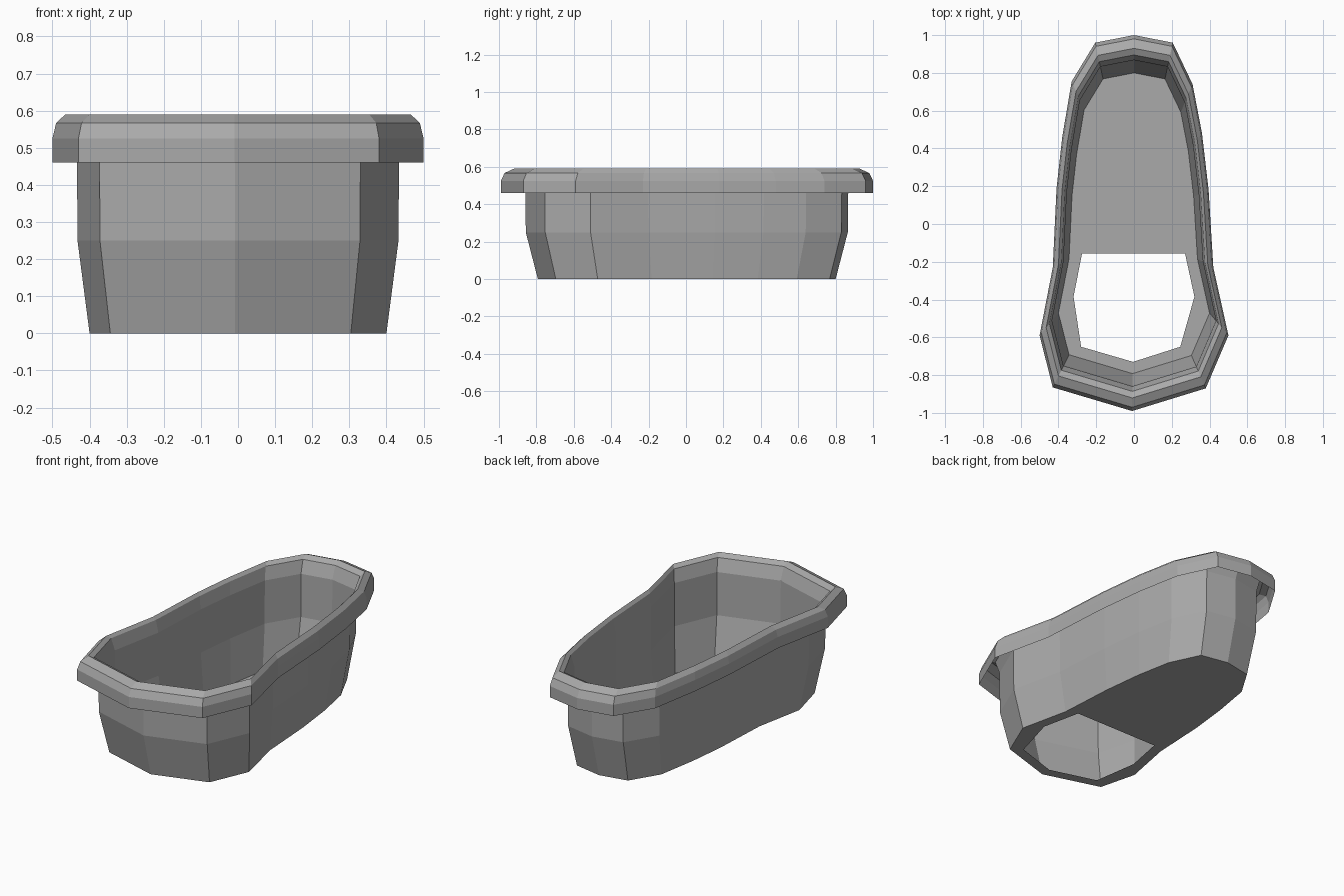
import bpy
import bmesh

cube = bpy.data.objects.get("Cube")
if cube:
    bpy.data.objects.remove(cube)

# Single grey material
grey = bpy.data.materials.new("stone_grey")
grey.use_nodes = True
colour = (0.40, 0.40, 0.40, 1)
grey.diffuse_color = colour
grey.node_tree.nodes["Principled BSDF"].inputs["Base Color"].default_value = colour

# Plan outline of the rim, counter-clockwise from the front point
OUTLINE = [(-0.01, -0.99), (0.38, -0.87), (0.50, -0.59), (0.42, -0.23),
           (0.395, 0.18), (0.36, 0.48), (0.31, 0.74), (0.205, 0.96),
           (0, 1), (-0.205, 0.96), (-0.33, 0.755), (-0.38, 0.46),
           (-0.41, 0.19), (-0.43, -0.23), (-0.50, -0.59), (-0.43, -0.865)]

# Wall section as (outline scale, height)
RIM = [(1, 0.46), (1, 0.525), (0.98, 0.567), (0.93, 0.59),
       (0.895, 0.573), (0.868, 0.50)]
BODY = [(0.868, 0.50), (0.865, 0.25), (0.80, 0)]

# Opening in the floor
HOLE = [(-0.275, -0.155), (-0.32, -0.385), (-0.28, -0.65), (-0.005, -0.73),
        (0.245, -0.65), (0.32, -0.385), (0.27, -0.155)]


def ring(bm, points, scale, z):
    return [bm.verts.new((x * scale, y * scale, z)) for x, y in points]


def loft(bm, section):
    rings = [ring(bm, OUTLINE, s, z) for s, z in section]
    n = len(OUTLINE)
    for a, b in zip(rings, rings[1:]):
        for i in range(n):
            j = (i + 1) % n
            bm.faces.new((a[i], a[j], b[j], b[i]))
    return rings


def finish(bm, name):
    mesh = bpy.data.meshes.new(name)
    bm.to_mesh(mesh)
    bm.free()
    mesh.materials.append(grey)
    obj = bpy.data.objects.new(name, mesh)
    bpy.context.collection.objects.link(obj)
    return obj


def loop_edges(bm, verts):
    return [bm.edges.new((v, verts[(i + 1) % len(verts)]))
            for i, v in enumerate(verts)]


# Overhanging rim, open underneath
bm = bmesh.new()
loft(bm, RIM)
finish(bm, "rim")

# Thin tapered wall
bm = bmesh.new()
loft(bm, BODY)
bmesh.ops.reverse_faces(bm, faces=bm.faces[:])
finish(bm, "tub_wall")

# Floor with the opening near the front
bm = bmesh.new()
edges = loop_edges(bm, ring(bm, OUTLINE, 0.80, 0))
edges += loop_edges(bm, ring(bm, HOLE, 1, 0))
bmesh.ops.triangle_fill(bm, edges=edges, use_beauty=True, normal=(0, 0, -1))
finish(bm, "floor")
